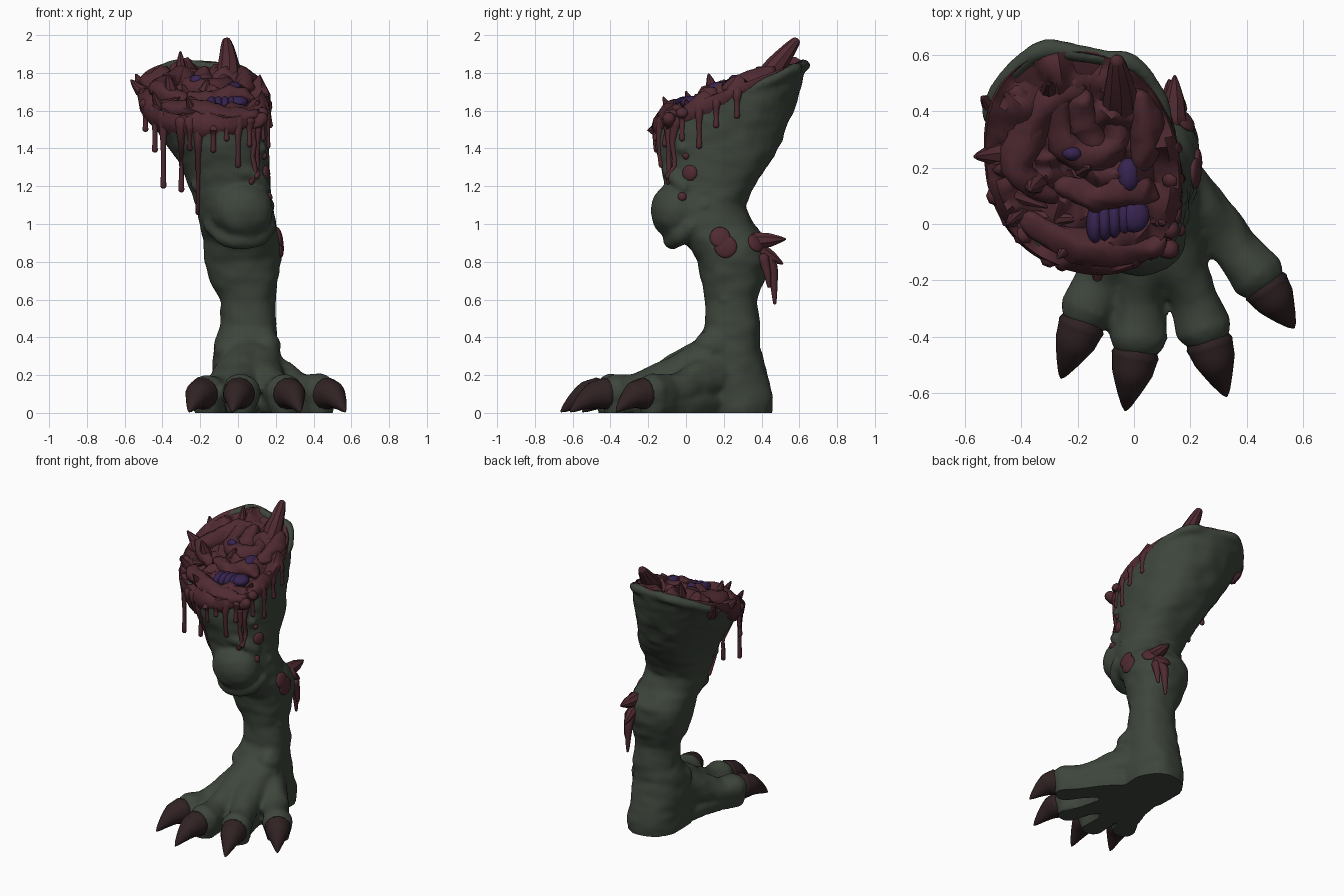
import bpy, bmesh, math, random
from mathutils import Vector as V, Matrix, noise
from mathutils.bvhtree import BVHTree

if "Cube" in bpy.data.objects:
    bpy.data.objects.remove(bpy.data.objects["Cube"])

random.seed(4)


def material(name, col):
    m = bpy.data.materials.new(name)
    m.diffuse_color = (*col, 1)
    m.use_nodes = True
    m.node_tree.nodes["Principled BSDF"].inputs["Base Color"].default_value = m.diffuse_color
    return m


SKIN = material("green skin", (0.047, 0.060, 0.044))
FLESH = material("raw flesh", (0.078, 0.023, 0.031))
CLAW = material("dark claw", (0.030, 0.016, 0.017))
ORGAN = material("purple organ", (0.038, 0.017, 0.080))


def bridge(bm, rings):
    """Skin a list of equal rings and cap both ends."""
    vs = [[bm.verts.new(p) for p in r] for r in rings]
    n = len(vs[0])
    for a, b in zip(vs, vs[1:]):
        for i in range(n):
            bm.faces.new((a[i], a[(i + 1) % n], b[(i + 1) % n], b[i]))
    bm.faces.new(vs[0][::-1])
    bm.faces.new(vs[-1])


def tube(bm, pts, radii, n=12, steps=4):
    """Round sweep through points, smoothly interpolated, with rounded tips."""
    pts = [V(p) for p in pts]
    path = []
    for i in range(len(pts) - 1):
        p0, p1, p2 = pts[max(i - 1, 0)], pts[i], pts[i + 1]
        p3 = pts[min(i + 2, len(pts) - 1)]
        for j in range(steps):
            t = j / steps
            p = 0.5 * (2 * p1 + (p2 - p0) * t + (2 * p0 - 5 * p1 + 4 * p2 - p3) * t * t
                       + (3 * p1 - p0 - 3 * p2 + p3) * t ** 3)
            path.append((p, radii[i] * (1 - t) + radii[i + 1] * t))
    path.append((pts[-1], radii[-1]))
    d0, d1 = (path[1][0] - path[0][0]).normalized(), (path[-1][0] - path[-2][0]).normalized()
    (a, ra), (b, rb) = path[0], path[-1]
    path = [(a - d0 * ra * .75, ra * .35), (a - d0 * ra * .45, ra * .8)] + path
    path += [(b + d1 * rb * .45, rb * .8), (b + d1 * rb * .75, rb * .35)]
    rings = []
    for i, (p, r) in enumerate(path):
        d = (path[min(i + 1, len(path) - 1)][0] - path[max(i - 1, 0)][0]).normalized()
        u = d.cross(V((0.31, 0.11, 0.94)) if abs(d.z) < .9 else V((1, 0, 0))).normalized()
        w = d.cross(u)
        rings.append([p + (u * math.cos(k * math.tau / n) + w * math.sin(k * math.tau / n)) * r
                      for k in range(n)])
    bridge(bm, rings)


def ball(bm, c, r, rot=Matrix()):
    bmesh.ops.create_uvsphere(bm, u_segments=20, v_segments=12, radius=1,
                              matrix=Matrix.Translation(c) @ rot @ Matrix.Diagonal((*r, 1)))


def finish(name, bm, mat, angle=50):
    bmesh.ops.recalc_face_normals(bm, faces=bm.faces)
    me = bpy.data.meshes.new(name)
    bm.to_mesh(me)
    bm.free()
    ob = bpy.data.objects.new(name, me)
    bpy.context.collection.objects.link(ob)
    me.materials.append(mat)
    bpy.ops.object.select_all(action='DESELECT')
    ob.select_set(True)
    bpy.context.view_layer.objects.active = ob
    bpy.ops.object.shade_smooth_by_angle(angle=math.radians(angle))
    return ob


def outline(th, k):
    """Rounded section, fuller at the front right and cut at the front left."""
    c, s = math.cos(th), math.sin(th)
    r = (abs(c) ** 2.3 + abs(s) ** 2.3) ** (-1 / 2.3) * (1 + k * (c - .7 * math.sin(2 * th)))
    return r * c, r * s


# Leg: stacked sections (x, y, z, half width, half depth, tilt)
bm = bmesh.new()
sections = [(.05, .22, 0, .18, .24, 0), (.05, .22, .08, .18, .24, 0), (.045, .22, .2, .175, .215, 0),
            (.04, .215, .35, .17, .175, 0), (.055, .245, .46, .152, .145, 0), (.05, .24, .6, .145, .135, 0),
            (.03, .245, .7, .18, .165, 0), (.025, .25, .8, .205, .19, 0), (.02, .215, .9, .205, .22, 0),
            (0, .135, 1.0, .198, .222, 0), (-.02, .10, 1.1, .205, .215, 0), (-.045, .13, 1.2, .215, .235, 0),
            (-.08, .17, 1.33, .24, .3, .1), (-.145, .205, 1.5, .295, .36, .25), (-.215, .24, 1.685, .345, .4, .39),
            (-.215, .24, 1.685, .29, .34, .39), (-.2, .22, 1.57, .24, .28, .39)]
rings = []
for x, y, z, rx, ry, tilt in sections:
    ring = []
    for i in range(40):
        a, b = outline(i * math.tau / 40, max(0, z - 1.2) * .17)
        ring.append(V((x + rx * a, y + ry * b, z + tilt * ry * b)))
    rings.append(ring)
bridge(bm, rings)
# Knee cap, skin folds and ankle knob
ball(bm, (.02, -.04, 1.07), (.165, .15, .155))
tube(bm, [(-.15, .02, 1.0), (-.08, -.04, .94), (.02, -.07, .915), (.12, -.03, .94), (.17, .04, .99)], [.04, .05, .05, .05, .04])
tube(bm, [(-.22, .0, 1.2), (-.12, -.07, 1.27), (-.02, -.09, 1.29), (.08, -.07, 1.26), (.14, .0, 1.19)], [.04] * 5)
ball(bm, (.15, .15, .36), (.075, .11, .08))
ball(bm, (-.05, .15, .33), (.08, .1, .08))
# Torn skin lip around the back of the wound
tube(bm, [(-.53, .38, 1.72), (-.46, .52, 1.79), (-.32, .62, 1.835), (-.17, .60, 1.83), (-.01, .575, 1.82),
          (.07, .49, 1.78), (.12, .35, 1.72), (.13, .2, 1.65)], [.02, .03, .035, .028, .032, .03, .026, .02])
# Toes: root, knuckle, neck, pad, each with a fleshy underside
toes = [[(0, .15, .22), (-.06, -.08, .16), (-.12, -.2, .115), (-.165, -.305, .105)],
        [(.05, .12, .28), (.03, -.12, .175), (.02, -.27, .12), (.015, -.405, .105)],
        [(.1, .12, .27), (.155, -.12, .17), (.21, -.26, .12), (.25, -.37, .105)],
        [(.12, .15, .21), (.26, .03, .155), (.365, -.09, .115), (.44, -.18, .105)]]
for t in toes:
    tube(bm, t, [.13, .1, .085, .103], 16)
    tube(bm, [(x, y, .05) for x, y, z in t], [.1, .09, .075, .085], 16)
tube(bm, [(.05, .1, .09), (.07, -.12, .08)], [.17, .14], 16)
for y, z, r in [(-.02, 1.4, .03), (.2, .6, .03), (.1, 1.1, .025), (.3, .7, .025)]:
    ball(bm, (.17 - .05 * (z > 1.3), y, z), (r * 1.2, r, r))
leg = finish("leg_and_foot", bm, SKIN)
m = leg.modifiers.new("fuse", 'REMESH')
m.mode, m.voxel_size = 'VOXEL', .0145
m = leg.modifiers.new("soften", 'SMOOTH')
m.factor, m.iterations = .5, 5
for name in ("fuse", "soften"):
    bpy.ops.object.modifier_apply(modifier=name)
# Rough skin and flat sole
bm = bmesh.new()
bm.from_mesh(leg.data)
bm.normal_update()
for v in bm.verts:
    p = v.co.copy()
    v.co += v.normal * (.008 * noise.noise(p * 7) + .006 * noise.noise(V((p.x * 10, p.y * 10, p.z * 17))))
    v.co.z = max(v.co.z, 0) if p.z > .012 else 0
bvh = BVHTree.FromBMesh(bm)
bm.to_mesh(leg.data)
bm.free()
bpy.ops.object.shade_smooth_by_angle(angle=math.radians(60))

# Claws
tips = [(-.258, -.545), (-.03, -.66), (.328, -.61), (.567, -.367)]
bm = bmesh.new()
for t, (x, y) in zip(toes, tips):
    b, e = V(t[-1]), V((x, y, .008))
    d = e - b
    tube(bm, [(*(b + d * .24).xy, .102), (*(b + d * .48).xy, .092), (*(b + d * .75).xy, .055), e],
         [.086, .074, .043, .006], 14)
for v in bm.verts:
    v.co.z = max(v.co.z, 0)
finish("claws", bm, CLAW, 60)


# Wound surface: bumpy tilted disc that spills over the front rim
def plane(y):
    return 1.70 + .39 * (y - .24)


bm = bmesh.new()
rings = []
levels = [(.88, -.12), (1.0, -.06), (1.025, -.02), (1.0, .02)] + [(1 - .08 * i, .015) for i in range(1, 12)] + [(.03, 0)]
for j, (s, dz) in enumerate(levels):
    ring = []
    for i in range(72):
        th = i * math.tau / 72
        a, b = outline(th, .085)
        front = min(1, max(0, .75 - math.sin(th)))
        k = s * (.93 + .07 * front)
        x, y = -.215 + .345 * k * a, .24 + .4 * k * b
        p = V((x, y, plane(y) + dz * (1 if j > 2 else front)))
        if j > 3:
            p.z += .08 * noise.noise(V((x * 9, y * 9, 2))) + .05 * noise.noise(V((x * 20, y * 20, 5)))
        elif j == 1:
            p.z -= front * .03 * noise.noise(V((x * 18, y * 18, 0)))
        ring.append(p)
    rings.append(ring)
bridge(bm, rings)
finish("wound", bm, FLESH)

# Bone and flesh shards: base, tip, base radius
shards = [((-.30, .46, 1.76), (-.305, .5, 1.91), .04),
          ((-.47, .25, 1.68), (-.565, .24, 1.76), .045), ((-.48, .4, 1.70), (-.54, .45, 1.79), .045),
          ((-.34, .16, 1.65), (-.37, .12, 1.79), .05), ((-.2, .2, 1.66), (-.16, .2, 1.76), .05),
          ((-.40, .05, 1.60), (-.45, .0, 1.70), .035), ((-.22, -.06, 1.57), (-.27, -.12, 1.67), .035),
          ((.08, .27, 1.68), (.12, .28, 1.75), .035), ((.08, .02, 1.6), (.11, .0, 1.66), .03),
          ((-.45, .12, 1.62), (-.31, .06, 1.67), .035), ((-.36, .02, 1.6), (-.18, .02, 1.64), .035)]
bm = bmesh.new()
tube(bm, [(-.05, .38, 1.70), (-.05, .48, 1.84), (-.06, .58, 1.965)], [.075, .058, .026], 9, 3)
for b, e, r in shards:
    b, e = V(b), V(e)
    tube(bm, [b, b.lerp(e, .5) + V((0, 0, -.01)), e], [r, r * .75, r * .15], 8, 3)
# Shards on the back of the calf
for b, e, r in [((.14, .37, .91), (.145, .525, .92), .05), ((.13, .4, .86), (.125, .51, .79), .04)]:
    tube(bm, [b, V(b).lerp(V(e), .5), e], [r, r * .75, .006], 8, 3)
finish("shards", bm, FLESH, 35)

# Folds of flesh inside the wound
bm = bmesh.new()
for pts in [[(-.47, .2), (-.4, .28), (-.32, .42), (-.2, .5)], [(-.25, .15), (-.13, .1), (-.03, .13), (.06, .12)],
            [(-.27, .45), (-.25, .3), (-.16, .24), (-.07, .3), (-.08, .42)], [(-.42, .47), (-.36, .36), (-.42, .2), (-.3, .1)],
            [(-.36, .0), (-.2, -.07), (-.05, -.09), (.08, -.08)], [(.02, .45), (.05, .33), (.03, .22)],
            [(-.2, .45), (-.17, .36), (-.15, .28)]]:
    tube(bm, [(x, y, plane(y) + random.uniform(-.015, .02)) for x, y in pts], [.04] + [.062] * (len(pts) - 2) + [.04])
for v in bm.verts:
    v.co += V((noise.noise(v.co * 14), noise.noise(v.co * 14 + V((9, 0, 0))), noise.noise(v.co * 14 + V((0, 9, 0))))) * .025
finish("flesh_folds", bm, FLESH, 60)

# Purple organs
bm = bmesh.new()
for i in range(5):
    ball(bm, (-.14 + .035 * i, .0 + .01 * i, plane(0) + .02), (.03, .07, .05))
ball(bm, (-.02, .175, plane(.17) + .045), (.04, .06, .035))
ball(bm, (.0, .03, plane(.03) + .025), (.055, .06, .035))
ball(bm, (-.22, .25, plane(.25) + .055), (.035, .025, .03))
finish("organs", bm, ORGAN, 60)

# Drips: front ones follow x, side ones follow y, left ones hang free
bm = bmesh.new()


def drip(start, ray, end):
    z0, pts, last = plane(start[1]) - .01, [], V(start)
    for i in range(6):
        z = z0 + (end - z0) * i / 5
        hit = bvh.ray_cast(V((start[0], start[1], z)) - V(ray), V(ray), 1.5)[0] if ray else None
        last = hit if hit else V((last.x, last.y, z))
        pts.append(last.copy())
    tube(bm, pts, [.036, .023, .015, .013, .013, .016], 8, 2)


for x, end in [(-.3, 1.18), (-.255, 1.4), (-.21, 1.06), (-.13, 1.39), (-.06, 1.45), (0, 1.31), (.06, 1.42), (.1, 1.25)]:
    drip((x, -.14, 0), (0, 1, 0), end)
for y, end in [(-.09, 1.22), (-.02, 1.45), (.07, 1.41), (.16, 1.52), (.27, 1.57)]:
    drip((.13, y, 0), (-1, 0, 0), end)
for x, y, end in [(-.395, -.04, 1.2), (-.44, .02, 1.39), (-.49, .1, 1.5)]:
    drip((x, y, 0), None, end)
tube(bm, [(.13, .42, .84), (.13, .455, .77), (.13, .465, .68), (.13, .47, .58)], [.035, .03, .02, .008], 8)
tube(bm, [(.16, .41, .82), (.165, .43, .74), (.165, .44, .67)], [.03, .02, .01], 8)
finish("drips", bm, FLESH, 60)

# Open sores on the outer side and calf
bm = bmesh.new()
for y, z, r in [(.21, .88, .06), (.18, .93, .055), (.02, 1.27, .042), (-.02, 1.145, .024), (.0, 1.36, .018), (.37, .9, .05)]:
    loc, nor, *_ = bvh.ray_cast(V((1, y, z)), V((-1, 0, 0)))
    if loc:
        ball(bm, loc, (r, r, .018), nor.to_track_quat('Z', 'Y').to_matrix().to_4x4())
finish("sores", bm, FLESH, 60)
